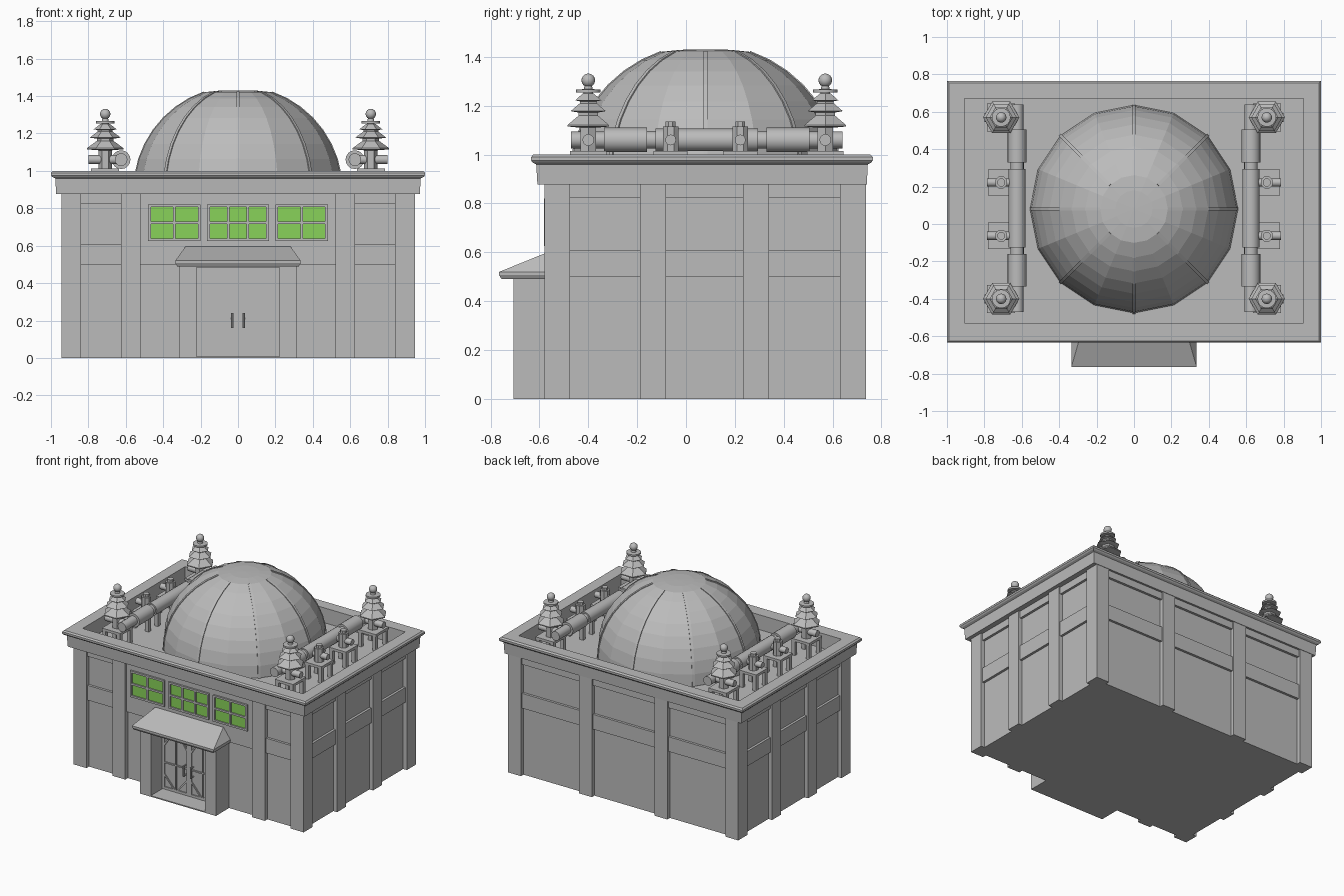
import bpy, bmesh, math
from math import sin, cos, pi, radians
from mathutils import Vector, Matrix

old = bpy.data.objects.get("Cube")
if old:
    bpy.data.objects.remove(old)


def material(name, color):
    m = bpy.data.materials.new(name)
    m.use_nodes = True
    m.diffuse_color = color
    m.node_tree.nodes["Principled BSDF"].inputs["Base Color"].default_value = color
    return m


STONE = material("grey stone", (0.5, 0.5, 0.5, 1))
GLASS = material("green glass", (0.25, 0.65, 0.1, 1))


def finish(name, bm, mat=STONE, smooth=False):
    bmesh.ops.recalc_face_normals(bm, faces=bm.faces)
    me = bpy.data.meshes.new(name)
    bm.to_mesh(me)
    bm.free()
    me.materials.append(mat)
    ob = bpy.data.objects.new(name, me)
    bpy.context.collection.objects.link(ob)
    if smooth:
        bpy.ops.object.select_all(action="DESELECT")
        ob.select_set(True)
        bpy.context.view_layer.objects.active = ob
        bpy.ops.object.shade_smooth_by_angle(angle=radians(35))
    return ob


def add_box(bm, x, y, z):
    """Box from (low, high) pairs on each axis."""
    lo, hi = Vector((x[0], y[0], z[0])), Vector((x[1], y[1], z[1]))
    mat = Matrix.Translation((lo + hi) / 2) @ Matrix.Diagonal((*(hi - lo), 1))
    bmesh.ops.create_cube(bm, size=1, matrix=mat)


def add_lathe(bm, profile, center, sides, axis="Z", spin=0.0):
    """Revolve (radius, height) points around an axis through center."""
    turn = {"Z": Matrix(), "Y": Matrix.Rotation(-pi / 2, 4, "X"),
            "X": Matrix.Rotation(pi / 2, 4, "Y")}[axis]
    place = Matrix.Translation(center) @ turn
    rings = [[bm.verts.new(place @ Vector((r * cos(spin + 2 * pi * i / sides),
                                           r * sin(spin + 2 * pi * i / sides), h)))
              for i in range(sides)] for r, h in profile]
    for a, b in zip(rings, rings[1:]):
        for i in range(sides):
            j = (i + 1) % sides
            bm.faces.new((a[i], a[j], b[j], b[i]))
    bm.faces.new(rings[0])
    bm.faces.new(rings[-1])


def add_loft(bm, loops):
    """Join rectangles given as (x0, x1, y0, y1, z)."""
    rings = [[bm.verts.new((x, y, z)) for x, y in
              ((x0, y0), (x1, y0), (x1, y1), (x0, y1))] for x0, x1, y0, y1, z in loops]
    for a, b in zip(rings, rings[1:]):
        for i in range(4):
            j = (i + 1) % 4
            bm.faces.new((a[i], a[j], b[j], b[i]))
    bm.faces.new(rings[0])
    bm.faces.new(rings[-1])


# Main walls
X, Y0, Y1, IN = 0.945, -0.58, 0.737, 0.03
bm = bmesh.new()
add_box(bm, (-X + IN, X - IN), (Y0 + IN, Y1 - IN), (0, 0.89))
finish("walls", bm)

# Pilasters: corners, front, back and sides
bm = bmesh.new()
W = 0.106
for s in (-1, 1):
    cx = sorted((s * X, s * (X - W)))
    add_box(bm, cx, (Y0, Y0 + W), (0, 0.89))
    add_box(bm, cx, (Y1 - W, Y1), (0, 0.89))
    add_box(bm, sorted((s * 0.52, s * 0.626)), (Y0, Y0 + 0.06), (0, 0.89))
    add_box(bm, (s * 0.31 - W / 2, s * 0.31 + W / 2), (Y1 - 0.06, Y1), (0, 0.89))
    for cy in (-0.135, 0.287):
        add_box(bm, sorted((s * X, s * (X - 0.06))), (cy - W / 2, cy + W / 2), (0, 0.89))
finish("pilasters", bm)

# Horizontal wall bands
bm = bmesh.new()
d = 0.012
for z in ((0.5, 0.61), (0.825, 0.89)):
    for s in (-1, 1):
        add_box(bm, sorted((s * (X - d), s * 0.88)), (Y0 + 0.05, Y1 - 0.05), z)
        add_box(bm, sorted((s * 0.9, s * 0.55)), (Y0 + d, Y0 + 0.06), z)
    add_box(bm, (-0.9, 0.9), (Y1 - 0.06, Y1 - d), z)
add_box(bm, (-0.56, 0.56), (Y0 + d, Y0 + 0.06), (0.5, 0.89))
finish("wall_bands", bm)

# Cornice and parapet around the sunken roof
bm = bmesh.new()
add_loft(bm, [(-x, x, a, b, z) for x, a, b, z in (
    (0.972, -0.608, 0.74, 0.877), (0.977, -0.613, 0.744, 0.96), (0.992, -0.627, 0.757, 0.967),
    (1, -0.634, 0.765, 0.976), (1, -0.634, 0.765, 0.99), (0.99, -0.625, 0.755, 1),
    (0.905, -0.53, 0.67, 1), (0.905, -0.53, 0.67, 0.89))])
finish("cornice", bm)

# Faceted dome with a shallow cap
R, DC, SIDES = 0.556, Vector((0, 0.08, 0.895)), 16
angles = [radians(71 * k / 8) for k in range(9)]
bm = bmesh.new()
add_lathe(bm, [(R * cos(a), R * sin(a)) for a in angles] + [(0.1, 0.534), (0.01, 0.536)],
          DC, SIDES)
finish("dome", bm)

# Dome ribs
bm = bmesh.new()
for i in range(8):
    t = i * pi / 4
    out, side = Vector((cos(t), sin(t), 0)), Vector((-sin(t), cos(t), 0))
    rows = []
    for a in angles:
        n = out * cos(a) + Vector((0, 0, sin(a)))
        rows.append([bm.verts.new(DC + n * (R + h) + side * w)
                     for w, h in ((-0.009, -0.02), (-0.009, 0.004), (0.009, 0.004), (0.009, -0.02))])
    for a, b in zip(rows, rows[1:]):
        for k in range(4):
            bm.faces.new((a[k], a[(k + 1) % 4], b[(k + 1) % 4], b[k]))
    bm.faces.new(rows[0])
    bm.faces.new(rows[-1])
finish("dome_ribs", bm)

# Windows: frame bars and glass panes
bars, panes = bmesh.new(), bmesh.new()
fy = Y0 + d
z0, z1, t = 0.625, 0.82, 0.014
for x0, x1, cols in ((-0.48, -0.2, 2), (-0.165, 0.165, 3), (0.2, 0.48, 2)):
    add_box(panes, (x0 + t, x1 - t), (fy - 0.004, fy + 0.002), (z0 + t, z1 - t))
    for k in range(cols + 1):
        x = x0 + (x1 - x0 - t) * k / cols
        add_box(bars, (x, x + t), (fy - 0.014, fy + 0.01), (z0, z1))
    for k in range(3):
        z = z0 + (z1 - z0 - t) * k / 2
        add_box(bars, (x0, x1), (fy - 0.013, fy + 0.01), (z, z + t))
finish("window_frames", bars)
finish("window_glass", panes, GLASS)

# Entrance porch with hipped canopy
bm = bmesh.new()
for s in (-1, 1):
    add_box(bm, sorted((s * 0.222, s * 0.312)), (-0.705, -0.54), (0, 0.495))
add_box(bm, (-0.23, 0.23), (-0.705, -0.54), (0, 0.008))
add_box(bm, (-0.23, 0.23), (-0.7, -0.54), (0.483, 0.495))
finish("porch", bm)
bm = bmesh.new()
add_loft(bm, [(-0.325, 0.325, -0.755, -0.55, 0.49), (-0.335, 0.335, -0.765, -0.55, 0.507),
              (-0.335, 0.335, -0.765, -0.55, 0.52), (-0.28, 0.28, -0.575, -0.55, 0.597)])
finish("porch_canopy", bm)

# Double doors with frame, cross and diamond bars
bm = bmesh.new()
DY = -0.566
add_box(bm, (-0.222, 0.222), (DY, -0.54), (0.008, 0.485))


def bar(p, q, w):
    p, q = Vector((p[0], DY, p[1])), Vector((q[0], DY, q[1]))
    v = q - p
    turn = Matrix.Rotation(-math.atan2(v.z, v.x), 4, "Y")
    bmesh.ops.create_cube(bm, size=1, matrix=Matrix.Translation((p + q) / 2) @ turn
                          @ Matrix.Diagonal((v.length, 0.016, w, 1)))


lo, hi, mz = 0.012, 0.48, 0.21
for s in (-1, 1):
    a, m, b = s * 0.01, s * 0.11, s * 0.212
    for x, w in ((a, 0.018), (b, 0.018), (m, 0.008)):
        bar((x, lo), (x, hi), w)
    for z, w in ((lo + 0.009, 0.018), (hi - 0.009, 0.018), (mz, 0.01)):
        bar((a, z), (b, z), w)
    for x in (a, b):
        bar((m, hi), (x, 0.33), 0.01)
        bar((m, lo), (x, 0.13), 0.01)
finish("doors", bm)
bm = bmesh.new()
for x in (-0.03, 0.03):
    add_lathe(bm, [(0.007, -0.04), (0.007, 0.04)], (x, DY - 0.03, 0.2), 8)
    for z in (0.165, 0.235):
        add_lathe(bm, [(0.005, -0.03), (0.005, 0)], (x, DY, z), 6, "Y")
finish("door_handles", bm, smooth=True)

# Rooftop machinery on each side
ROOF, PZ, MID = 0.89, 1.06, 0.085


def stand(bm, x, y, h):
    add_box(bm, (x - h, x + h), (y - h, y + h), (0.995, 1.014))
    for i in (-1, 1):
        for j in (-1, 1):
            cx, cy = x + i * (h - 0.016), y + j * (h - 0.016)
            add_box(bm, (cx - 0.014, cx + 0.014), (cy - 0.014, cy + 0.014), (ROOF, 1))


for s, label in ((1, "left"), (-1, "right")):
    pipe, stands, towers, balls, vents = [bmesh.new() for _ in range(5)]
    px, tx = s * 0.625, s * 0.71
    # Main pipe with collars
    add_lathe(pipe, [(r, h) for r, h in (
        (0.034, -0.555), (0.034, -0.42), (0.05, -0.42), (0.05, -0.245), (0.036, -0.245),
        (0.036, -0.21), (0.046, -0.21), (0.046, 0.21), (0.036, 0.21), (0.036, 0.245),
        (0.05, 0.245), (0.05, 0.42), (0.034, 0.42), (0.034, 0.555))],
        (px, MID, PZ), 16, "Y")
    # Tiered towers
    for y in (-0.4, 0.57):
        stand(stands, tx, y, 0.075)
        add_lathe(towers, [(0.036, 1.01), (0.036, 1.11), (0.097, 1.115), (0.097, 1.122),
                           (0.045, 1.16), (0.045, 1.172), (0.083, 1.178), (0.04, 1.21),
                           (0.04, 1.218), (0.062, 1.222), (0.026, 1.25)], (tx, y, 0), 6)
        add_lathe(balls, [(0.02, 1.24), (0.02, 1.254), (0.05, 1.254), (0.05, 1.266),
                          (0.018, 1.268), (0.014, 1.29)], (tx, y, 0), 16)
        bmesh.ops.create_uvsphere(balls, u_segments=16, v_segments=8, radius=0.028,
                                  matrix=Matrix.Translation((tx, y, 1.304)))
        add_lathe(pipe, [(0.024, -0.09), (0.024, 0.07)] if s < 0 else
                  [(0.024, -0.07), (0.024, 0.09)], (tx, y, PZ), 12, "X")
    # Small vents
    for y in (-0.063, 0.222):
        stand(stands, tx, y, 0.07)
        add_lathe(vents, [(0.034, 1.01), (0.034, 1.115), (0.022, 1.115), (0.022, 1.135)],
                  (tx, y, 0), 8, spin=pi / 8)
        add_lathe(pipe, [(0.022, -0.075), (0.022, 0.075)], (tx, y, PZ), 12, "X")
    finish(label + "_roof_pipe", pipe, smooth=True)
    finish(label + "_roof_stands", stands)
    finish(label + "_tiered_towers", towers)
    finish(label + "_tower_finials", balls, smooth=True)
    finish(label + "_roof_vents", vents)
